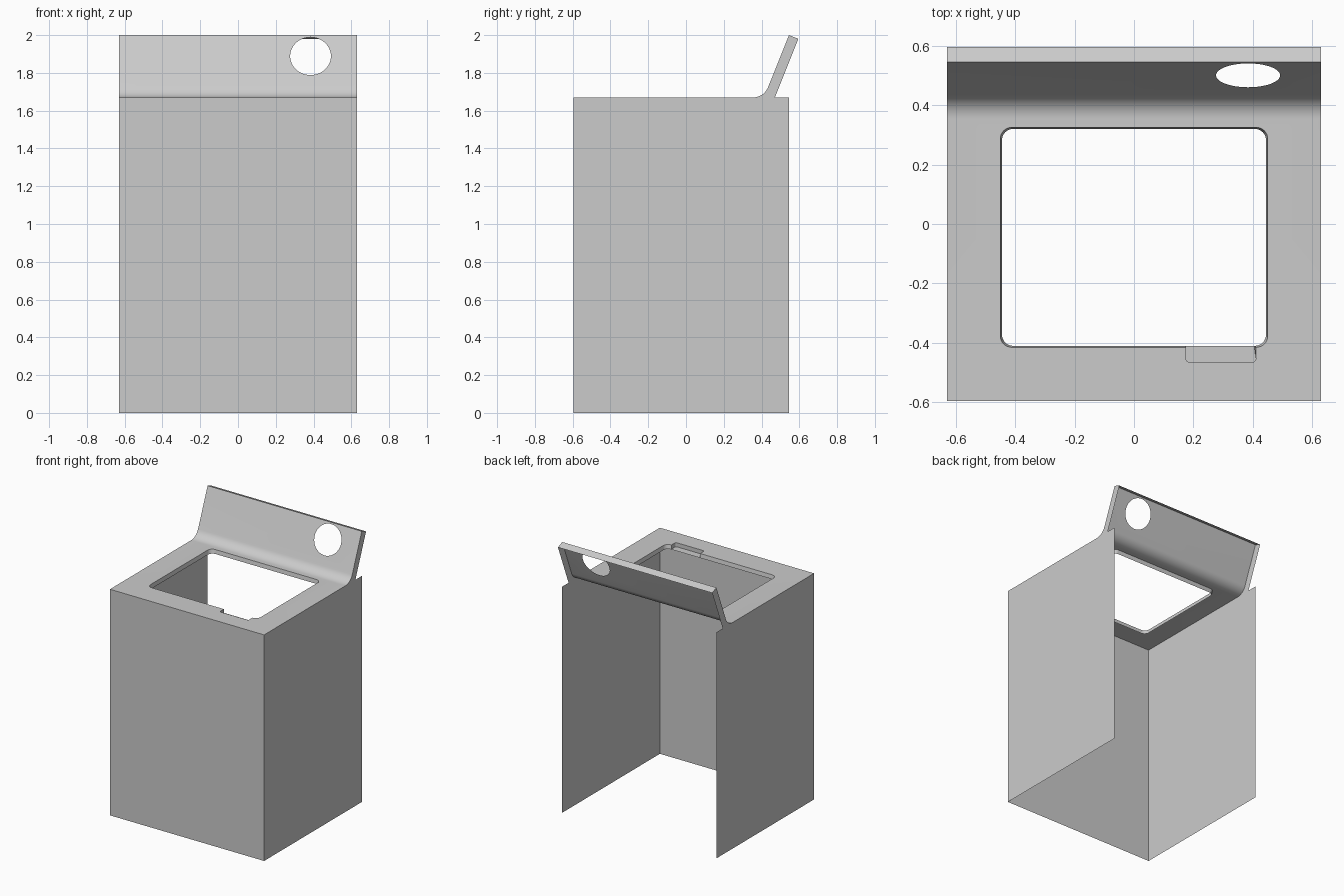
import bpy, bmesh, math
from mathutils import Vector

if "Cube" in bpy.data.objects:
    bpy.data.objects.remove(bpy.data.objects["Cube"])

W = 0.63                      # half width
FRONT, BACK, TOP = -0.595, 0.545, 1.67


def round_corners(corners, segs=8):
    """Closed 2D outline from (x, y, radius) corners."""
    pts = [Vector(c[:2]) for c in corners]
    out = []
    for i, (p, c) in enumerate(zip(pts, corners)):
        r = c[2]
        if r == 0:
            out.append(p)
            continue
        u = (pts[i - 1] - p).normalized()
        v = (pts[(i + 1) % len(pts)] - p).normalized()
        half = math.acos(u.dot(v)) / 2
        t = r / math.tan(half)
        mid = p + (u + v).normalized() * r / math.sin(half)
        a, b = p + u * t - mid, p + v * t - mid
        sweep = math.pi - 2 * half
        for k in range(segs + 1):
            f = k / segs
            out.append(mid + (a * math.sin((1 - f) * sweep) + b * math.sin(f * sweep)) / math.sin(sweep))
    return out


def add_face(bm, coords, facing):
    f = bm.faces.new([bm.verts.new(c) for c in coords])
    f.normal_update()
    if f.normal.dot(Vector(facing)) < 0:
        f.normal_flip()


def add_sheet(bm, loops, facing):
    """Flat sheet bounded by the first loop, with the others as holes."""
    edges = []
    for loop in loops:
        vs = [bm.verts.new(c) for c in loop]
        edges += [bm.edges.new((vs[i - 1], vs[i])) for i in range(len(vs))]
    res = bmesh.ops.triangle_fill(bm, edges=edges, use_beauty=True, normal=Vector(facing))
    for f in res["geom"]:
        if isinstance(f, bmesh.types.BMFace):
            f.normal_update()
            if f.normal.dot(Vector(facing)) < 0:
                f.normal_flip()


def finish(bm, name, smooth=False):
    bmesh.ops.remove_doubles(bm, verts=bm.verts, dist=1e-5)
    mesh = bpy.data.meshes.new(name)
    bm.to_mesh(mesh)
    bm.free()
    ob = bpy.data.objects.new(name, mesh)
    bpy.context.collection.objects.link(ob)
    if smooth:
        bpy.ops.object.select_all(action='DESELECT')
        ob.select_set(True)
        bpy.context.view_layer.objects.active = ob
        bpy.ops.object.shade_smooth_by_angle(angle=math.radians(30))
    return ob


# Side outline in (y, z): cabinet wall plus the leaning console end
lean = Vector((0.372, 0.928)).normalized()
crest, lip = Vector((0.545, 2.0)), Vector((0.595, 1.98))
crease_y = crest.x - lean.x / lean.y * (crest.y - TOP)
lip_foot = lip.x - lean.x / lean.y * (lip.y - TOP)
profile = round_corners([
    (FRONT, 0, 0), (BACK, 0, 0), (BACK, TOP, 0), (lip_foot, TOP, 0),
    (*lip, 0), (*crest, 0), (crease_y, TOP, 0.086), (FRONT, TOP, 0)], 10)
for side, name in ((-1, "left_side_panel"), (1, "right_side_panel")):
    bm = bmesh.new()
    add_face(bm, [(side * W, p.x, p.y) for p in profile], (side, 0, 0))
    finish(bm, name)

# Front panel
bm = bmesh.new()
add_face(bm, [(-W, FRONT, 0), (W, FRONT, 0), (W, FRONT, TOP), (-W, FRONT, TOP)], (0, -1, 0))
finish(bm, "front_panel")

# Top deck with lid opening and finger notch, curving up into the console
bm = bmesh.new()
fillet = profile[6:17]                       # runs from console down to deck
opening = round_corners([
    (-0.45, -0.415, 0.038), (0.175, -0.415, 0), (0.175, -0.465, 0.012),
    (0.41, -0.465, 0.012), (0.41, -0.415, 0), (0.45, -0.415, 0.038),
    (0.45, 0.325, 0.038), (-0.45, 0.325, 0.038)])
edge_y = fillet[-1].x
add_sheet(bm, [
    [(-W, FRONT, TOP), (W, FRONT, TOP), (W, edge_y, TOP), (-W, edge_y, TOP)],
    [(p.x, p.y, TOP) for p in opening]], (0, 0, 1))
for a, b in zip(fillet, fillet[1:]):
    add_face(bm, [(-W, *a), (W, *a), (W, *b), (-W, *b)], (0, -1, 1))

# Console face with round dial hole
hub = crest - lean * 0.12
dial = []
for k in range(48):
    t = 2 * math.pi * k / 48
    q = hub + lean * 0.108 * math.sin(t)
    dial.append((0.384 + 0.108 * math.cos(t), q.x, q.y))
add_sheet(bm, [[(-W, *fillet[0]), (W, *fillet[0]), (W, *crest), (-W, *crest)], dial],
          (0, -lean.y, lean.x))

# Folded lip along the console top
add_face(bm, [(-W, *crest), (W, *crest), (W, *lip), (-W, *lip)], (0, 0, 1))
finish(bm, "top_deck_and_console", smooth=True)

# Turned-down rim of the opening, with the floor of the finger notch
bm = bmesh.new()
DEPTH, DRAFT = 0.03, 0.987
low = [p.copy() if p.y < -0.416 else Vector((p.x * DRAFT, (p.y + 0.045) * DRAFT - 0.045))
       for p in opening]
mid = Vector((0, -0.045))
for i in range(len(opening)):
    a, b, c, d = opening[i - 1], opening[i], low[i], low[i - 1]
    t = b - a
    add_face(bm, [(*a, TOP), (*b, TOP), (*c, TOP - DEPTH), (*d, TOP - DEPTH)], (-t.y, t.x, 0))
notch = [q for p, q in zip(opening, low)
         if p.y < -0.414 and 0.174 < p.x < 0.4101]
add_face(bm, [(*q, TOP - DEPTH) for q in notch], (0, 0, 1))
finish(bm, "opening_rim", smooth=True)
